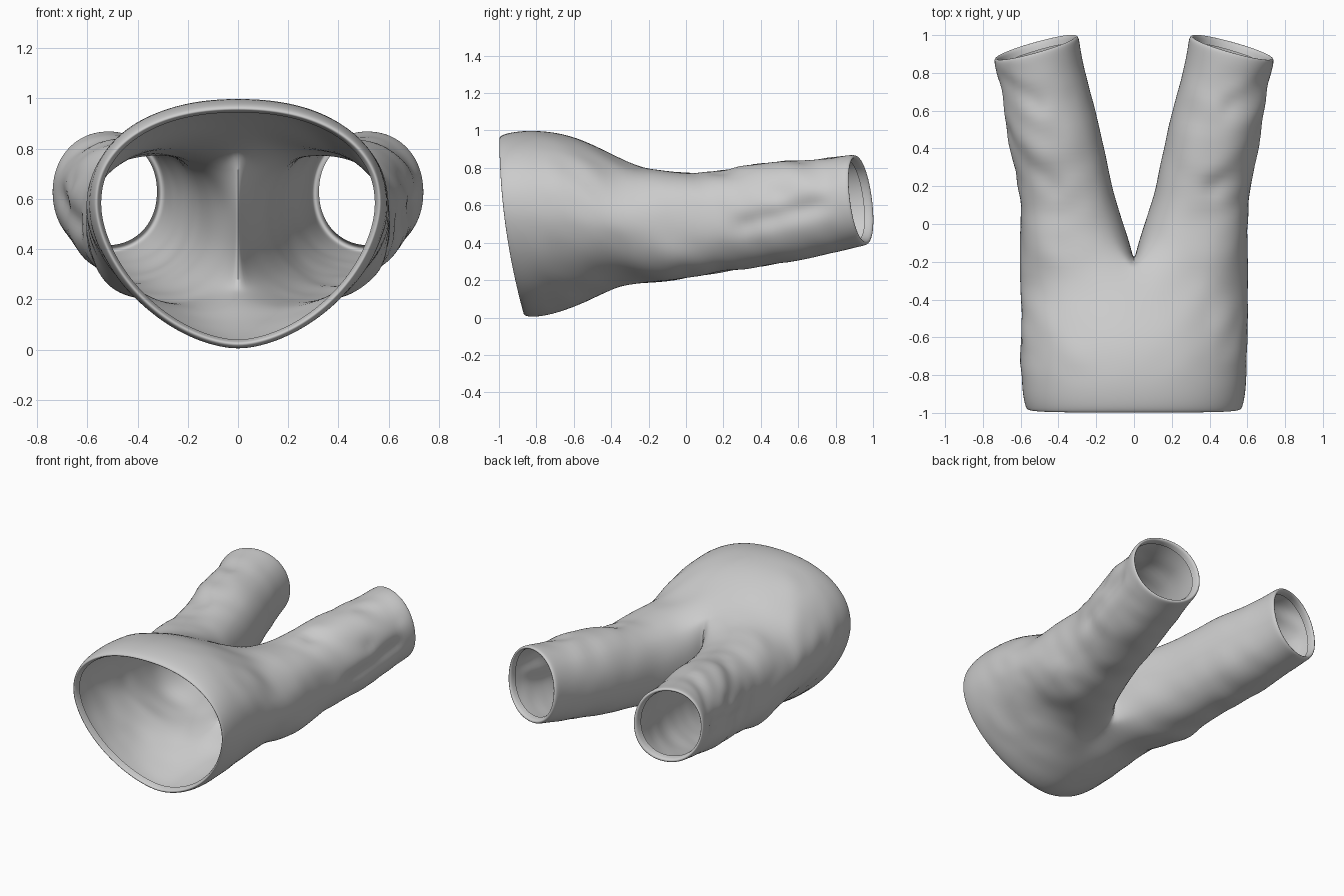
import bpy, bmesh, math
from mathutils import Vector, noise

if "Cube" in bpy.data.objects:
    bpy.data.objects.remove(bpy.data.objects["Cube"])

N, M = 20, 10          # segments round the outside / across the crotch

def spow(v, n):
    return math.copysign(abs(v) ** (2 / n), v)

def trunk_row(y, w, zt, zb, zc, tilt, dent=0):
    """Half section of the seat, top centre round the hip to bottom centre."""
    row = []
    for i in range(N + 1):
        a = math.pi * (0.5 - i / N)
        s = math.sin(a)
        n = 2.2 if s > 0 else 1.75 + 2 * dent
        x = 0 if i in (0, N) else w * spow(math.cos(a), n)
        z = zc + (zt - zc if s > 0 else zc - zb) * spow(s, n)
        py = y + tilt * ((zt - z) / (zt - zb)) ** 2
        if s < 0:      # hollow under the crotch
            z += dent * math.exp(-(x / .13) ** 2)
        row.append(Vector((x, py, z)))
    return row

def leg_row(y, xi, xo, zb, zt, n, k):
    """Closed leg section; k tilts the cutting plane toward the cuff plane."""
    cx, cz, rx, rz = (xi + xo) / 2, (zb + zt) / 2, (xo - xi) / 2, (zt - zb) / 2
    top = math.radians(130)
    angles = [top - 2 * top * i / N for i in range(N + 1)]
    angles += [-top - (2 * math.pi - 2 * top) * j / M for j in range(1, M)]
    row = []
    for a in angles:
        dx, dz = rx * spow(math.cos(a), n), rz * spow(math.sin(a), n)
        row.append(Vector((cx + dx, y - k * (0.27 * dx + 0.12 * dz), cz + dz)))
    return row

def inset(row, centre, f, dy):
    """Shrink a row toward a centre line and slide it inward for a hem."""
    return [Vector((centre[0] + (p.x - centre[0]) * f, p.y + dy,
                    centre[1] + (p.z - centre[1]) * f)) for p in row]

# Seat rows from the waist opening to the crotch
trunk = [trunk_row(*s) for s in (
    (-1.0, .570, .962, .016, .58, .13), (-.985, .577, .978, .004, .58, .13),
    (-.92, .592, .995, .000, .58, .11), (-.80, .599, 1.004, .012, .57, .08),
    (-.62, .603, .980, .055, .55, .05, .01), (-.46, .602, .907, .105, .52, .03, .03),
    (-.33, .602, .842, .145, .50, 0, .06))]
edge = trunk[0]
trunk = [inset(edge, (0, .55), .96, .04), inset(edge, (0, .55), .978, .004)] + trunk

# Leg rows from the crotch to the cuff
legs = [leg_row(*s) for s in (
    (-.13, .014, .602, .185, .788, 2.5, 0), (0, .054, .602, .210, .772, 2.3, 0),
    (.15, .108, .605, .237, .782, 2.2, .1), (.30, .140, .638, .258, .812, 2.1, .3),
    (.45, .175, .675, .280, .832, 2.1, .5), (.60, .213, .700, .308, .842, 2.1, .7),
    (.75, .260, .708, .340, .848, 2.1, .9), (.87, .284, .732, .372, .866, 2.1, 1),
    (.92, .290, .742, .382, .872, 2.1, 1), (.938, .300, .738, .390, .868, 2.1, 1))]
legs += [inset(legs[-1], (.518, .63), .92, -.004), inset(legs[-1], (.518, .63), .90, -.05)]

bm = bmesh.new()
def add(row):
    return [bm.verts.new(p) for p in row]

def bridge(a, b, closed):
    n = len(a)
    for i in range(n if closed else n - 1):
        j = (i + 1) % n
        bm.faces.new((a[i], b[i], b[j], a[j]))

prev = add(trunk[0])
for r in trunk[1:]:
    cur = add(r)
    bridge(prev, cur, False)
    prev = cur
# Crotch seam, bottom centre up to top centre
zlo, zhi = trunk[-1][-1].z, trunk[-1][0].z
seam = []
for j in range(1, M):
    t = math.pi * j / M
    seam.append(Vector((0, -.33 + .135 * math.sin(t) ** .7,
                        (zlo + zhi) / 2 - (zhi - zlo) / 2 * spow(math.cos(t), 2.2))))
prev = prev + add(seam)
for r in legs:
    cur = add(r)
    bridge(prev, cur, True)
    prev = cur
bmesh.ops.recalc_face_normals(bm, faces=bm.faces)
if sum((f.normal.x * (f.calc_center_median().x - .3) +
        f.normal.z * (f.calc_center_median().z - .5)) for f in bm.faces) < 0:
    bmesh.ops.reverse_faces(bm, faces=bm.faces)

mesh = bpy.data.meshes.new("trousers")
bm.to_mesh(mesh)
bm.free()
obj = bpy.data.objects.new("trousers", mesh)
bpy.context.collection.objects.link(obj)
bpy.context.view_layer.objects.active = obj
obj.select_set(True)
mir = obj.modifiers.new("mirror", 'MIRROR')
mir.use_clip = True
mir.merge_threshold = .0005
sub = obj.modifiers.new("smooth", 'SUBSURF')
sub.levels = sub.render_levels = 2
for name in ("mirror", "smooth"):
    bpy.ops.object.modifier_apply(modifier=name)

# Cloth folds: long dents (start, end, width, depth) plus fine wrinkles
folds = [((.42, .20, .76), (.64, .48, .66), .06, .022),
         ((.66, .32, .50), (.71, .70, .60), .06, .022),
         ((.50, .62, .84), (.66, .78, .74), .05, .012)]
def fold_depth(p):
    q, d = Vector((abs(p.x), p.y, p.z)), 0
    for a, b, w, h in folds:
        a, b = Vector(a), Vector(b)
        t = max(0, min(1, (q - a).dot(b - a) / (b - a).length_squared))
        d += h * math.exp(-((q - a.lerp(b, t)).length / w) ** 2)
    return d

normals = [v.normal.copy() for v in obj.data.vertices]
for v, nrm in zip(obj.data.vertices, normals):
    p = v.co
    side = min(1, abs(p.x) / .45)
    calm = min(1, max(0, (p.y + .85) / .1)) * min(1, max(0, (.85 - p.y) / .1))
    wrinkle = noise.noise(Vector((p.x * 5, p.y * 8 + p.z * 4, p.z * 5)))
    v.co = p + nrm * calm * (.009 * side * wrinkle - fold_depth(p))

bpy.ops.object.shade_smooth_by_angle(angle=math.radians(40))
